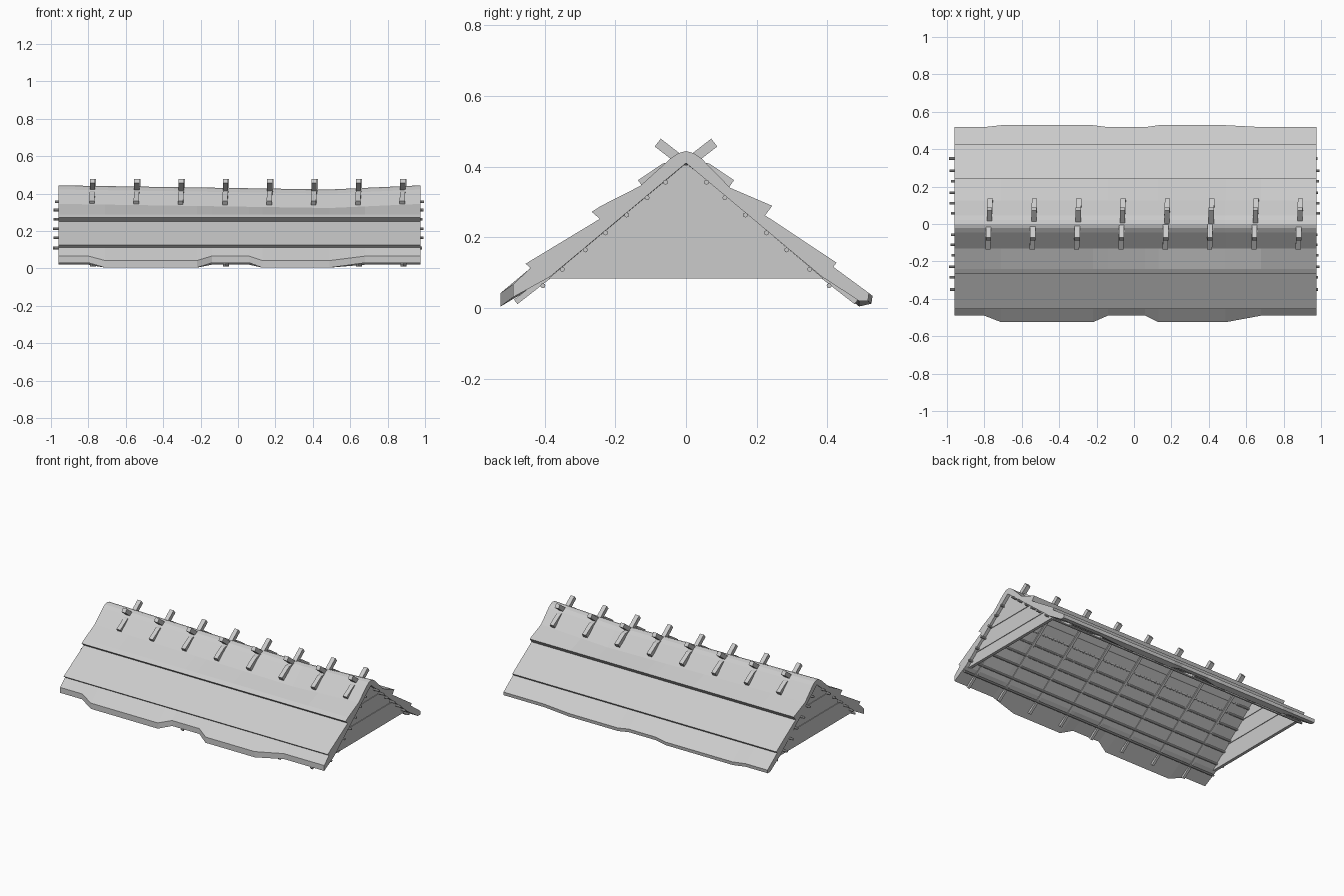
import bpy, bmesh, random
from math import pi
from mathutils import Vector

if "Cube" in bpy.data.objects:
    bpy.data.objects.remove(bpy.data.objects["Cube"])

random.seed(4)


def add_mesh(name, bm):
    bmesh.ops.recalc_face_normals(bm, faces=bm.faces)
    me = bpy.data.meshes.new(name)
    bm.to_mesh(me)
    bm.free()
    ob = bpy.data.objects.new(name, me)
    bpy.context.collection.objects.link(ob)
    return ob


def loft(name, rings):
    """Skin closed rings of points and cap both ends."""
    bm = bmesh.new()
    vs = [[bm.verts.new(p) for p in r] for r in rings]
    n = len(vs[0])
    for a, b in zip(vs, vs[1:]):
        for i in range(n):
            j = (i + 1) % n
            bm.faces.new((a[i], a[j], b[j], b[i]))
    bm.faces.new(vs[0])
    bm.faces.new(vs[-1])
    return add_mesh(name, bm)


def bar(name, path, w, t):
    """Rectangular bar along a path in the y-z plane; w is along x."""
    rings = []
    pts = [Vector(p) for p in path]
    for i, p in enumerate(pts):
        d = (pts[min(i + 1, len(pts) - 1)] - pts[max(i - 1, 0)]).normalized()
        nrm = Vector((1, 0, 0)).cross(d).normalized()
        rings.append([p + Vector((sx * w / 2, 0, 0)) + nrm * (sn * t / 2)
                      for sx, sn in ((-1, -1), (1, -1), (1, 1), (-1, 1))])
    return loft(name, rings)


# Thatch: layered cross-section lofted along x, with a wavy eave and sagging ridge
def section(x, b):
    sag = -0.022 * ((x + 0.96) / 1.45 if x < 0.49 else (0.975 - x) / 0.485)
    top = [(-0.13, 0.345), (-0.045, 0.422), (-0.022, 0.438), (0, 0.444),
           (0.022, 0.438), (0.045, 0.422), (0.125, 0.34)]
    front = [(-0.49 - 0.035 * b, 0.03 - 0.026 * b), (-0.49 - 0.035 * b, 0.066 - 0.024 * b),
             (-0.44, 0.113), (-0.454, 0.125), (-0.244, 0.252), (-0.267, 0.272), (-0.24, 0.289)]
    back = [(0.244, 0.289), (0.224, 0.262), (0.426, 0.128), (0.417, 0.116),
            (0.518 + 0.01 * b, 0.042 - 0.008 * b), (0.515 + 0.01 * b, 0.02 - 0.008 * b),
            (0.49, 0.02 - 0.016 * b)]
    under = [(0.385, 0.088), (0, 0.41), (-0.385, 0.088)]
    if -0.95 < x < 0.96:
        under[1] = (0, 0.395)
    pts = front + [(y, z + sag) for y, z in top] + back + under
    return [(x, y, z) for y, z in pts]


stations = [(-0.96, 0), (-0.8, 0), (-0.71, 1), (-0.22, 1), (-0.14, 0),
            (0.06, 0), (0.13, 1), (0.49, 1), (0.68, 0), (0.975, 0)]
loft("thatch", [section(x, b) for x, b in stations])

# Gable ends: stacked horizontal boards
levels = [0.083, 0.152, 0.202, 0.257, 0.31, 0.405]
for side, label in ((-1, "left"), (1, "right")):
    for k, (z0, z1) in enumerate(zip(levels, levels[1:])):
        off = 0.004 * (k % 2)
        y0, y1 = [(0.412 - z) / 0.845 for z in (z0, z1)]
        tri = [(-y0, z0), (y0, z0), (y1, z1), (-y1, z1)]
        xs = (side * (0.935 + off), side * (0.955 + off))
        loft(f"gable_board_{label}_{k}", [[(x, y, z) for y, z in tri] for x in xs])

# Battens: thin round poles along the roof, poking out of the gables
for s in (-1, 1):
    for k, y in enumerate((0.058, 0.11, 0.168, 0.228, 0.285, 0.35, 0.405)):
        z = 0.405 - 0.845 * y
        a = -0.975 - random.uniform(0, 0.015)
        b = 0.98 + random.uniform(0, 0.015)
        if k == 6:
            a, b = -0.955, 0.97
        bpy.ops.mesh.primitive_cylinder_add(vertices=8, radius=0.007, depth=b - a,
                                            location=((a + b) / 2, s * y, z), rotation=(0, pi / 2, 0))
        bpy.context.object.name = f"batten_{'front' if s < 0 else 'back'}_{k}"

# Rafters below and crossed ridge sticks above, at the same positions
xs = [-0.775 + 0.237 * i for i in range(8)]
for i, x in enumerate(xs):
    for s in (-1, 1):
        e = "front" if s < 0 else "back"
        bar(f"rafter_{e}_{i}", [(x + s * 0.008, 0, 0.393), (x + s * 0.008, s * 0.482, 0.017)], 0.016, 0.016)
        bar(f"ridge_stick_{e}_{i}",
            [(x - s * 0.003, -s * 0.08, 0.468), (x - s * 0.003, -s * 0.005, 0.41),
             (x + s * 0.004, s * 0.06, 0.396), (x + s * 0.006, s * 0.128, 0.35)], 0.028, 0.028)
